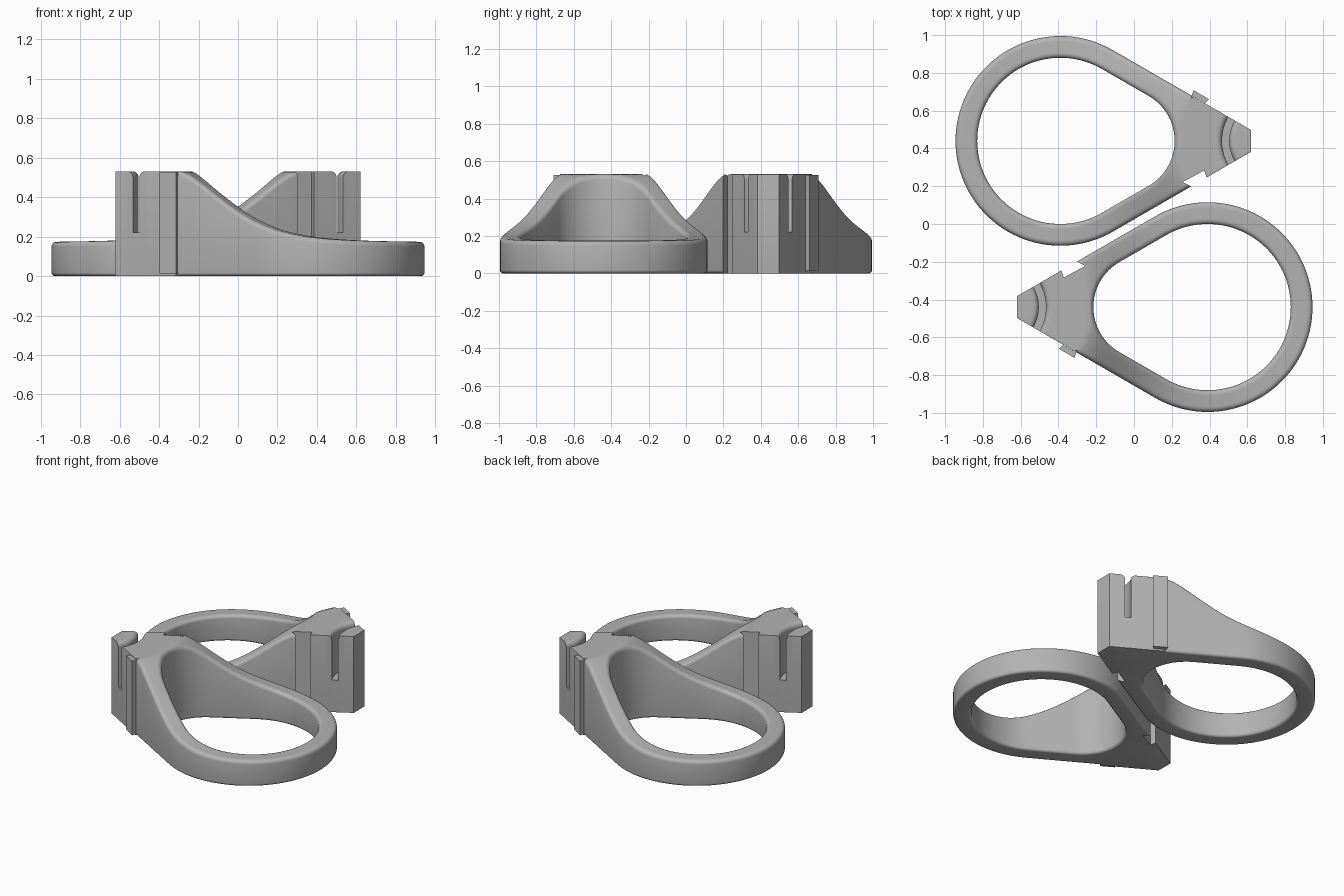
import bpy, bmesh, math
from mathutils import Vector

if "Cube" in bpy.data.objects:
    bpy.data.objects.remove(bpy.data.objects["Cube"])

CY = -0.44            # centre line of the first clip
APEX = -0.72          # where the two straight flanks would meet
TIP = -0.62           # flat nose
TOP = 0.53
WALL = 0.115

mat = bpy.data.materials.new("grey_plastic")
mat.diffuse_color = (0.45, 0.45, 0.45, 1)
mat.use_nodes = True
mat.node_tree.nodes["Principled BSDF"].inputs["Base Color"].default_value = mat.diffuse_color


def make(name, bm):
    bmesh.ops.recalc_face_normals(bm, faces=bm.faces[:])
    me = bpy.data.meshes.new(name)
    bm.to_mesh(me)
    bm.free()
    me.materials.append(mat)
    ob = bpy.data.objects.new(name, me)
    bpy.context.collection.objects.link(ob)
    return ob


def loft(name, loops, closed):
    """Skin a series of closed loops, with end caps if the series is open."""
    bm = bmesh.new()
    rows = [[bm.verts.new(p) for p in lp] for lp in loops]
    n = len(rows[0])
    for i in range(len(rows) if closed else len(rows) - 1):
        a, b = rows[i], rows[(i + 1) % len(rows)]
        for j in range(n):
            k = (j + 1) % n
            bm.faces.new((a[j], a[k], b[k], b[j]))
    if not closed:
        bm.faces.new(rows[0])
        bm.faces.new(rows[-1])
    return make(name, bm)


def prism(name, pts, z0, z1):
    return loft(name, [[(x, y, z) for x, y in pts] for z in (z0, z1)], False)


def height(x, y):
    """Flat over the nose, then a concave sweep down to the ring."""
    u = APEX + 0.866 * math.hypot(x - APEX, y - CY) + 0.3
    return 0.172 + (TOP - 0.172) * math.exp(-(max(u, 0) / 0.33) ** 1.5)


# Hole outline as (centre x, radius, angle): big arc, flank, small arc, flank
outline = [(0.39, 0.44, -120 + 240 * i / 72) for i in range(72)]
flank = [(0.39 - 0.33 * i / 14, 0.44 - 0.165 * i / 14) for i in range(14)]
outline += [(c, r, 120) for c, r in flank]
nose = math.degrees(math.atan2(0.1 * math.tan(math.radians(30)), 0.06 - TIP))
half = sorted([2.0 * i for i in range(30)] + [27.9, 28.2, 60 - nose])
outline += [(0.06, 0.275, 120 + a) for a in half]
outline += [(0.06, 0.275, 180)]
outline += [(0.06, 0.275, 240 - a) for a in reversed(half)]
outline += [(c, r, 240) for c, r in reversed(flank[1:])]


def section(c, r, deg):
    """Vertical cross-section of the clip wall, rounded on its edges."""
    a = math.radians(deg)
    d = Vector((math.cos(a), math.sin(a)))
    outer, sharp = r + WALL, False
    if 120 < deg < 240:
        off = 60 - abs(deg - 180)
        outer = min(outer / math.cos(math.radians(off)),
                    (c - TIP) / -math.cos(a))
        sharp = off > 28
    ro = 0.001 if sharp else 0.025
    rb = 0.001 if sharp else 0.018
    ri = 0.025
    pts = []

    def add(rad, z, from_top):
        x, y = c + d.x * rad, CY + d.y * rad
        pts.append((x, y, height(x, y) + z if from_top else z))

    arc = [math.pi / 2 * i / 5 for i in range(6)]
    for t in arc:                                   # outer bottom edge
        add(outer - rb * (1 - math.sin(t)), rb * (1 - math.cos(t)), False)
    for t in arc:                                   # outer top edge
        add(outer - ro * (1 - math.cos(t)), -ro * (1 - math.sin(t)), True)
    for i in range(1, 12):                          # top surface
        add(outer - ro + (r + ri - outer + ro) * i / 12, 0, True)
    for t in reversed(arc):                         # inner top edge
        add(r + ri * (1 - math.cos(t)), -ri * (1 - math.sin(t)), True)
    for t in reversed(arc):                         # inner bottom edge
        add(r + 0.018 * (1 - math.sin(t)), 0.018 * (1 - math.cos(t)), False)
    return pts


body = loft("clip_body", [section(*o) for o in outline], True)

# Curved slot with rounded lips, swept about the flank apex
q = [math.pi / 2 * i / 6 for i in range(7)]
prof = [(0.216, 0.222), (0.254, 0.222)]
prof += [(0.284 - 0.03 * math.cos(t), TOP - 0.03 + 0.0302 * math.sin(t)) for t in q]
prof += [(0.284, 0.6), (0.186, 0.6)]
prof += [(0.186 + 0.03 * math.cos(t), TOP - 0.03 + 0.0302 * math.sin(t)) for t in reversed(q)]
sweep = [math.radians(-45 + 90 * i / 24) for i in range(25)]
slot = loft("slot_cutter", [[(APEX + r * math.cos(a), CY + r * math.sin(a), z)
                             for r, z in prof] for a in sweep], False)

# Dovetail groove on the back flank
groove = prism("groove_cutter", [(-0.32, -0.190), (-0.303, -0.199), (-0.258, -0.222),
                                 (-0.372, -0.284), (-0.384, -0.246), (-0.39, -0.231)],
               -0.1, 0.7)

# Dovetail tongue on the front flank
tongue = prism("dovetail_tongue", [(-0.315, -0.709), (-0.398, -0.660), (-0.370, -0.635),
                                   (-0.303, -0.672)], 0.012, 0.526)

for cutter in (slot, groove):
    cutter.hide_render = True
    m = body.modifiers.new("cut", 'BOOLEAN')
    m.operation = 'DIFFERENCE'
    m.solver = 'EXACT'
    m.object = cutter
bpy.context.view_layer.update()
dg = bpy.context.evaluated_depsgraph_get()
cut_mesh = bpy.data.meshes.new_from_object(body.evaluated_get(dg))
body.modifiers.clear()
body.data = cut_mesh
for cutter in (slot, groove):
    bpy.data.objects.remove(cutter)

# Smooth shading, then the second clip turned half way round
bpy.ops.object.select_all(action='DESELECT')
body.select_set(True)
bpy.context.view_layer.objects.active = body
bpy.ops.object.shade_smooth_by_angle(angle=math.radians(30))
for ob in (body, tongue):
    twin = ob.copy()
    twin.name = "second_" + ob.name
    twin.rotation_euler.z = math.pi
    bpy.context.collection.objects.link(twin)
